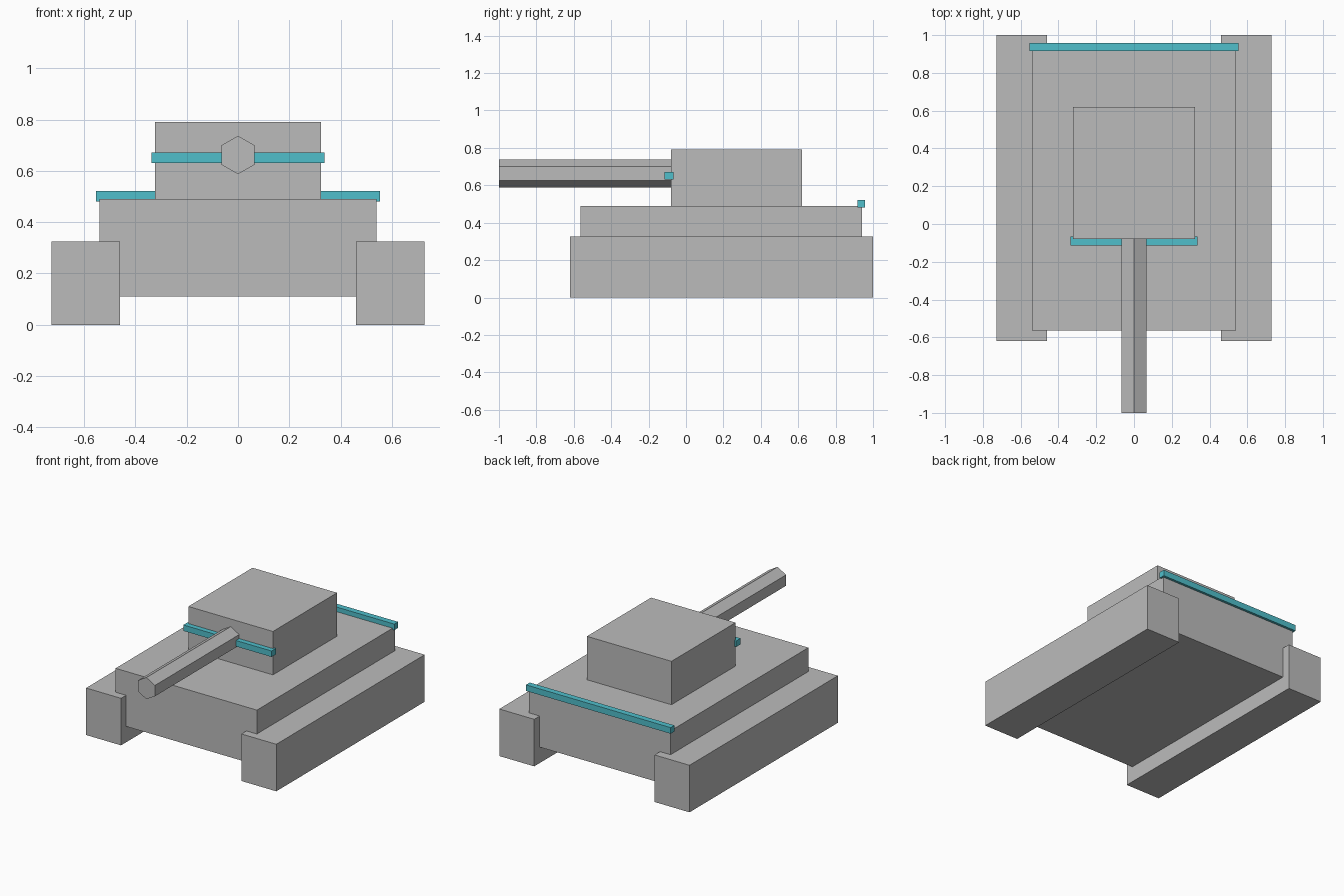
import bpy
import math

default = bpy.data.objects.get("Cube")
if default:
    bpy.data.objects.remove(default, do_unlink=True)


def make_material(name, rgb):
    mat = bpy.data.materials.new(name)
    mat.use_nodes = True
    colour = (*rgb, 1.0)
    mat.diffuse_color = colour
    mat.node_tree.nodes["Principled BSDF"].inputs["Base Color"].default_value = colour
    return mat


grey = make_material("body_grey", (0.5, 0.5, 0.5))
cyan = make_material("trim_cyan", (0.08, 0.52, 0.6))


def finish(name, mat):
    obj = bpy.context.object
    obj.name = obj.data.name = name
    bpy.ops.object.transform_apply(location=False, rotation=True, scale=True)
    obj.data.materials.append(mat)
    return obj


def box(name, x, y, z, mat):
    """Box spanning the given (low, high) range on each axis."""
    spans = (x, y, z)
    bpy.ops.mesh.primitive_cube_add(size=1, location=[(a + b) / 2 for a, b in spans])
    bpy.context.object.scale = [b - a for a, b in spans]
    return finish(name, mat)


# Hull and turret
box("hull", (-0.54, 0.54), (-0.565, 0.94), (0.11, 0.49), grey)
box("turret", (-0.323, 0.323), (-0.08, 0.62), (0.49, 0.79), grey)

# Track blocks
box("left_track", (0.46, 0.727), (-0.62, 1.0), (0, 0.325), grey)
box("right_track", (-0.727, -0.46), (-0.62, 1.0), (0, 0.325), grey)

# Six-sided gun barrel with an edge on top
front, back = -1.0, -0.08
bpy.ops.mesh.primitive_cylinder_add(
    vertices=6, radius=0.075, depth=back - front,
    location=(0, (front + back) / 2, 0.662), rotation=(math.pi / 2, 0, 0))
finish("gun_barrel", grey)

# Coloured trim bars
box("turret_trim_bar", (-0.337, 0.337), (-0.115, -0.067), (0.631, 0.672), cyan)
box("rear_trim_bar", (-0.553, 0.553), (0.916, 0.957), (0.48, 0.522), cyan)
